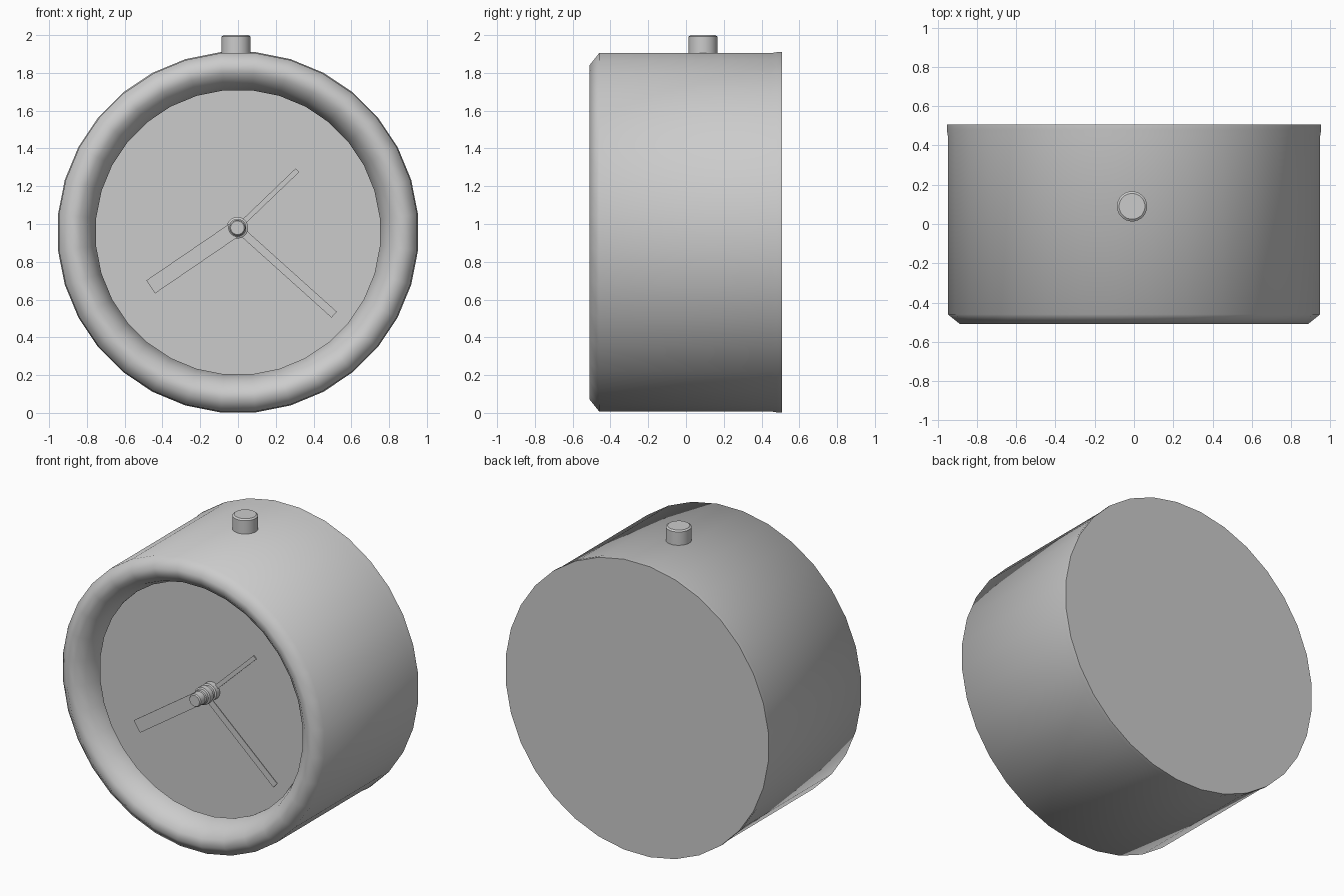
import bpy, math
from mathutils import Matrix, Vector

if "Cube" in bpy.data.objects:
    bpy.data.objects.remove(bpy.data.objects["Cube"])

CZ = 0.956  # height of the case axis


def finish(name, verts, faces, angle=35):
    me = bpy.data.meshes.new(name)
    me.from_pydata(verts, [], faces)
    ob = bpy.data.objects.new(name, me)
    bpy.context.collection.objects.link(ob)
    bpy.ops.object.select_all(action='DESELECT')
    ob.select_set(True)
    bpy.context.view_layer.objects.active = ob
    bpy.ops.object.mode_set(mode='EDIT')
    bpy.ops.mesh.select_all(action='SELECT')
    bpy.ops.mesh.normals_make_consistent(inside=False)
    bpy.ops.object.mode_set(mode='OBJECT')
    bpy.ops.object.shade_smooth_by_angle(angle=math.radians(angle))
    return ob


def lathe(name, profile, n, matrix, angle=35):
    """Spin (radius, height) points around local z, capping both ends."""
    verts = [matrix @ Vector((r * math.cos(a), r * math.sin(a), h))
             for r, h in profile
             for a in [(i + 0.5) * math.tau / n for i in range(n)]]
    faces = [(j * n + i, j * n + (i + 1) % n, (j + 1) * n + (i + 1) % n, (j + 1) * n + i)
             for j in range(len(profile) - 1) for i in range(n)]
    faces += [tuple(range(n)), tuple(range((len(profile) - 1) * n, len(profile) * n))]
    return finish(name, verts, faces, angle)


def along_y(x, z):
    # local z becomes world +y
    return Matrix.Translation((x, 0, z)) @ Matrix.Rotation(-math.pi / 2, 4, 'X')


# Case: dial set behind the overhanging lip, rounded front rim, straight wall
lathe("clock_case", [(0.85, -0.265), (0.85, -0.34), (0.755, -0.355), (0.755, -0.37),
                     (0.79, -0.455), (0.84, -0.50), (0.89, -0.51), (0.953, -0.46),
                     (0.953, 0.45), (0.958, 0.48), (0.958, 0.507)],
      32, along_y(0, CZ), 60)

# Stepped hub carrying the hands
HX, HZ = -0.003, 0.98
lathe("hand_hub", [(0.057, -0.26), (0.057, -0.30), (0.047, -0.305), (0.047, -0.325),
                   (0.057, -0.33), (0.057, -0.365), (0.047, -0.37), (0.047, -0.39),
                   (0.042, -0.395), (0.042, -0.44), (0.036, -0.447)], 24, along_y(HX, HZ))

# Top button
lathe("top_button", [(0.077, 1.85), (0.077, 1.992), (0.066, 2.0)], 24,
      Matrix.Translation((-0.01, 0.09, 0)))


def hand(name, tip, width, y, thick=0.006):
    d = Vector((tip[0] - HX, 0, tip[1] - HZ))
    side = Vector((-d.z, 0, d.x)).normalized() * width / 2
    base = Vector((HX, y, HZ))
    ring = [base - side, base + side, base + d + side, base + d - side]
    verts = ring + [v + Vector((0, thick, 0)) for v in ring]
    faces = [(0, 1, 2, 3), (7, 6, 5, 4)] + [(i, (i + 1) % 4, (i + 1) % 4 + 4, i + 4) for i in range(4)]
    return finish(name, verts, faces)


# Three hands at stepped depths
hand("hour_hand", (-0.462, 0.667), 0.083, -0.39)
hand("minute_hand", (0.509, 0.52), 0.042, -0.34)
hand("alarm_hand", (0.315, 1.285), 0.027, -0.275)
